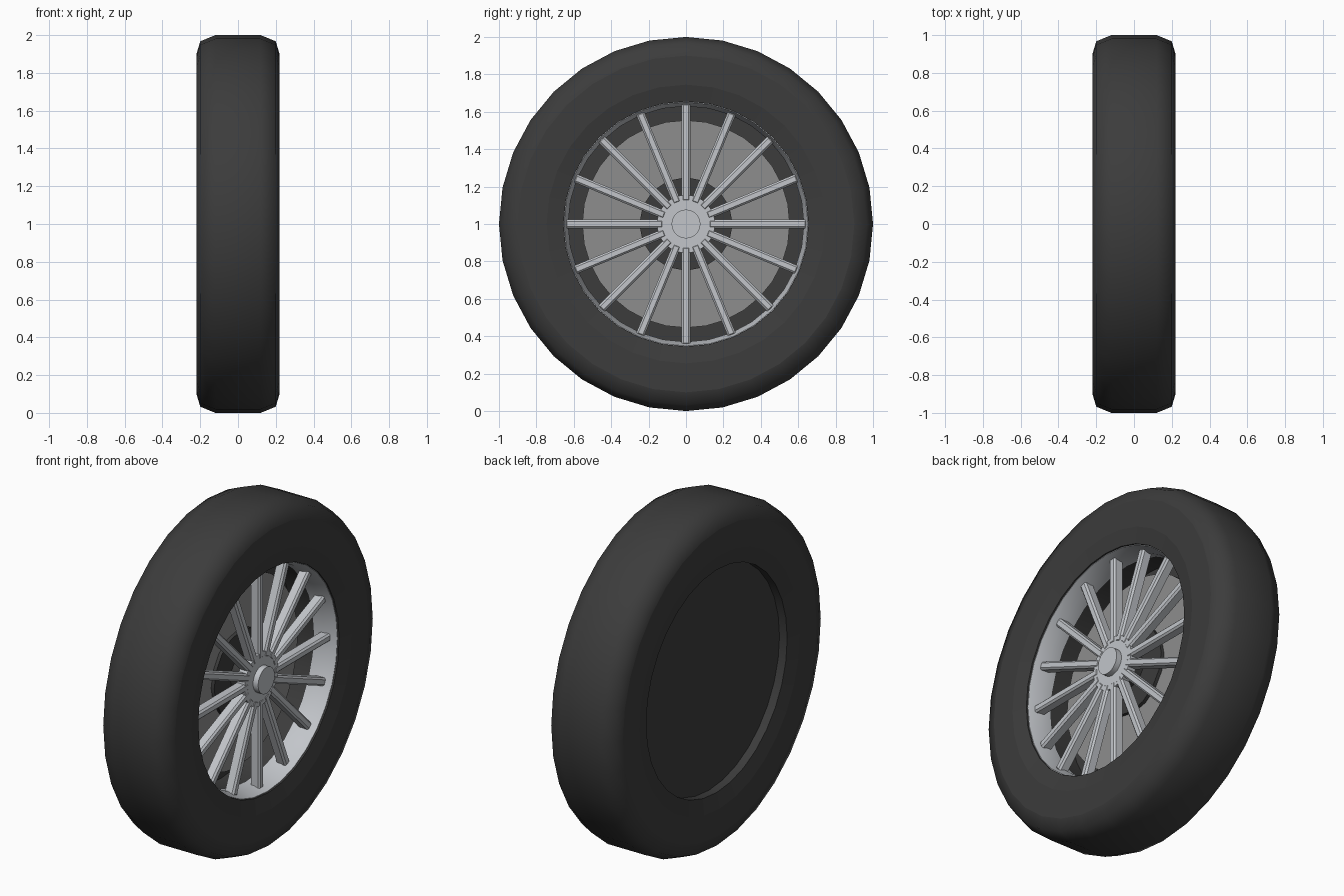
import bpy, bmesh, math
from mathutils import Matrix

cube = bpy.data.objects.get("Cube")
if cube:
    bpy.data.objects.remove(cube)


def material(name, r, g, b, rough=0.6):
    m = bpy.data.materials.new(name)
    m.use_nodes = True
    m.diffuse_color = (r, g, b, 1)
    bsdf = m.node_tree.nodes["Principled BSDF"]
    bsdf.inputs["Base Color"].default_value = (r, g, b, 1)
    bsdf.inputs["Roughness"].default_value = rough
    return m


RUBBER = material("black rubber", 0.045, 0.045, 0.045)
ALLOY = material("pale alloy", 0.54, 0.56, 0.59)
STEEL = material("grey steel", 0.27, 0.27, 0.27)
CENTRE = Matrix.Translation((0, 0, 1))


def finish(bm, name, mat):
    bmesh.ops.recalc_face_normals(bm, faces=bm.faces)
    mesh = bpy.data.meshes.new(name)
    bm.to_mesh(mesh)
    bm.free()
    mesh.materials.append(mat)
    ob = bpy.data.objects.new(name, mesh)
    ob.matrix_world = CENTRE
    bpy.context.collection.objects.link(ob)
    return ob


def lathe(name, profile, mat, closed=True, segments=32, smooth=None):
    """Spin (x, radius) points about the axle; capped solid if not closed.
    smooth lists the profile spans to shade smooth, otherwise by angle."""
    bm = bmesh.new()
    rings = []
    for x, r in profile:
        rings.append([bm.verts.new((x, r * math.sin(a), r * math.cos(a)))
                      for a in (2 * math.pi * i / segments for i in range(segments))])
    n = len(rings)
    for k in range(n if closed else n - 1):
        a, b = rings[k], rings[(k + 1) % n]
        for i in range(segments):
            j = (i + 1) % segments
            f = bm.faces.new((a[i], a[j], b[j], b[i]))
            f.smooth = smooth is None or k in smooth
    if not closed:
        bm.faces.new(rings[0])
        bm.faces.new(rings[-1])
    ob = finish(bm, name, mat)
    if smooth is None:
        ob.data.set_sharp_from_angle(angle=math.radians(30))
    return ob


def drum(name, radius, x0, x1, mat, segments=32):
    return lathe(name, [(x0, radius), (x1, radius)], mat, False, segments)


# Tyre: mirrored half profile, flat sidewalls and rounded tread
half = [(0.2, 0.655), (0.22, 0.745), (0.22, 0.9), (0.2, 0.967), (0.12, 1.0)]
tyre_profile = half + [(-x, r) for x, r in reversed(half)]
lathe("tyre", tyre_profile, RUBBER, smooth=(2, 3, 4, 5, 6, 9))

# Closed back and brake parts
drum("back_plate", 0.66, -0.15, -0.11, RUBBER)
drum("brake_disc", 0.555, -0.04, 0.0, STEEL)
drum("brake_hub", 0.25, -0.12, 0.02, RUBBER, 16)
drum("axle", 0.1, 0.0, 0.11, RUBBER, 16)

# Rim ring, hub and cap
lathe("rim_ring", [(0.19, 0.66), (0.19, 0.652), (0.12, 0.63),
                   (0.05, 0.63), (0.05, 0.66)], ALLOY)
drum("wheel_hub", 0.155, 0.1, 0.152, ALLOY)
drum("hub_cap", 0.077, 0.14, 0.185, ALLOY)

# Sixteen spokes with chamfered front edges
SPOKES = 16
inner, outer, width, back, front = 0.12, 0.645, 0.046, 0.1, 0.155
for i in range(SPOKES):
    bm = bmesh.new()
    bmesh.ops.create_cube(bm, size=1)
    bmesh.ops.scale(bm, verts=bm.verts, vec=(front - back, width, outer - inner))
    bmesh.ops.translate(bm, verts=bm.verts,
                        vec=((front + back) / 2, 0, (inner + outer) / 2))
    edges = [e for e in bm.edges if all(v.co.x > front - 0.001 for v in e.verts)]
    bmesh.ops.bevel(bm, geom=edges, offset=0.01, segments=1, affect='EDGES')
    bmesh.ops.transform(bm, verts=bm.verts,
                        matrix=Matrix.Rotation(2 * math.pi * i / SPOKES, 4, 'X'))
    finish(bm, f"spoke_{i + 1}", ALLOY)
